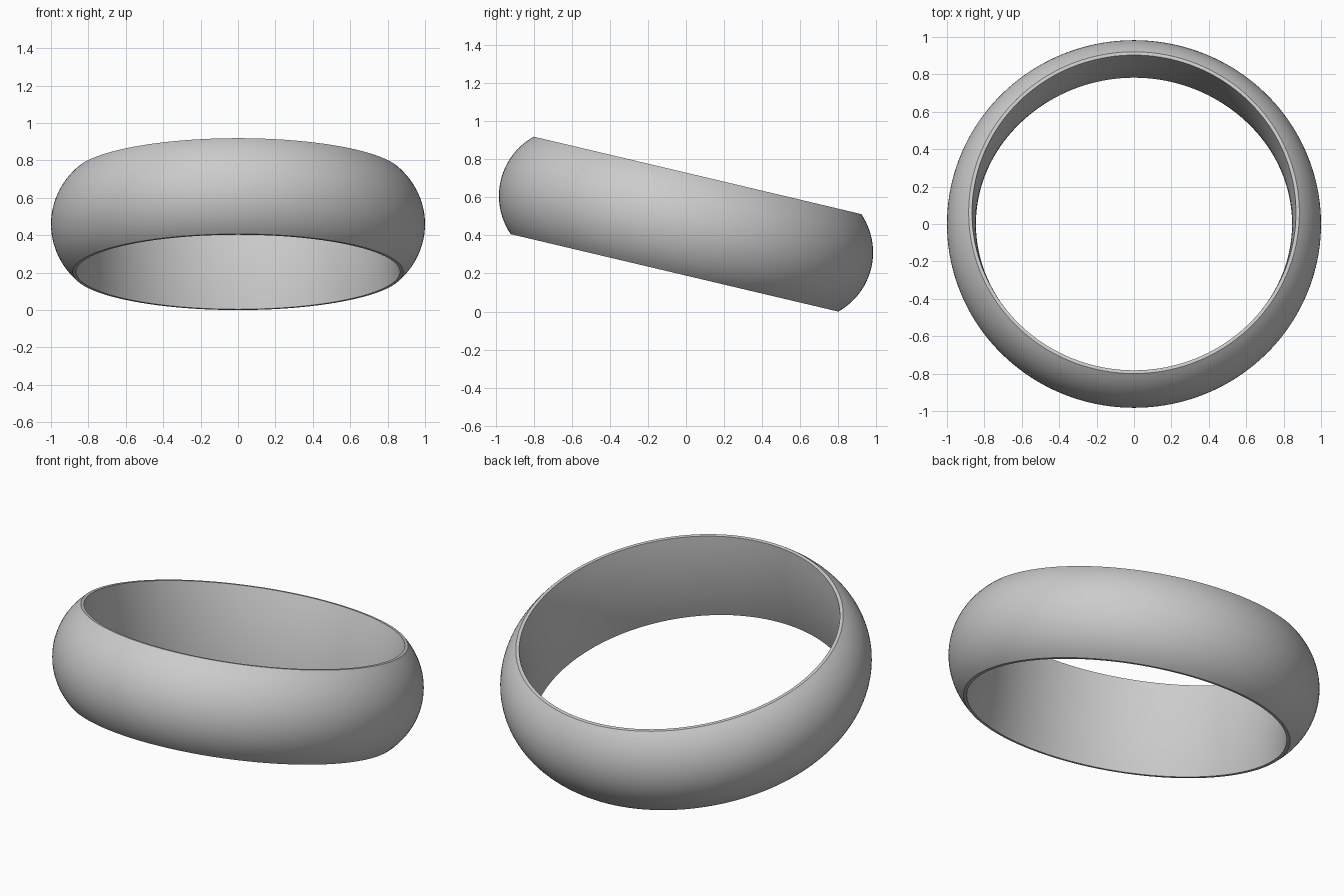
import bpy, bmesh, math
from mathutils import Matrix

cube = bpy.data.objects.get("Cube")
if cube:
    bpy.data.objects.remove(cube, do_unlink=True)

HALF_WIDTH = 0.263
OUTER, OUTER_EDGE = 1.0, 0.884
INNER, INNER_EDGE = 0.845, 0.866
TILT = math.radians(13.3)
SEGMENTS, STEPS = 160, 24


def arc(peak, edge, steps):
    """Circular arc of (radius, height) points across the band width."""
    sag = peak - edge
    r = (HALF_WIDTH ** 2 + sag ** 2) / (2 * abs(sag))
    side = math.copysign(1, sag)
    limit = math.asin(HALF_WIDTH / r)
    angles = [limit * (2 * i / steps - 1) for i in range(steps + 1)]
    return [(peak - side * r * (1 - math.cos(a)), r * math.sin(a)) for a in angles]


# Closed cross-section: domed outside, flat rims, gently bowed inside
profile = arc(OUTER, OUTER_EDGE, STEPS) + arc(INNER, INNER_EDGE, STEPS // 2)[::-1]

# Sweep the cross-section round the ring axis
bm = bmesh.new()
rings = []
for s in range(SEGMENTS):
    t = math.tau * s / SEGMENTS
    rings.append([bm.verts.new((r * math.cos(t), r * math.sin(t), z)) for r, z in profile])
n = len(profile)
for s, ring in enumerate(rings):
    after = rings[(s + 1) % SEGMENTS]
    for i in range(n):
        j = (i + 1) % n
        bm.faces.new((ring[i], after[i], after[j], ring[j]))

# Tip the band so its front is raised and its back rests on the ground
bm.transform(Matrix.Rotation(-TILT, 4, 'X'))
low = min(v.co.z for v in bm.verts)
bm.transform(Matrix.Translation((0, 0, -low)))
bmesh.ops.recalc_face_normals(bm, faces=bm.faces)

mesh = bpy.data.meshes.new("ring_band")
bm.to_mesh(mesh)
bm.free()
band = bpy.data.objects.new("ring_band", mesh)
bpy.context.collection.objects.link(band)

# Plain grey metal
grey = bpy.data.materials.new("plain_grey")
grey.use_nodes = True
colour = (0.6, 0.6, 0.6, 1)
grey.diffuse_color = colour
grey.node_tree.nodes["Principled BSDF"].inputs["Base Color"].default_value = colour
mesh.materials.append(grey)

# Smooth band with crisp rims
bpy.ops.object.select_all(action='DESELECT')
band.select_set(True)
bpy.context.view_layer.objects.active = band
bpy.ops.object.shade_smooth_by_angle(angle=math.radians(30))
